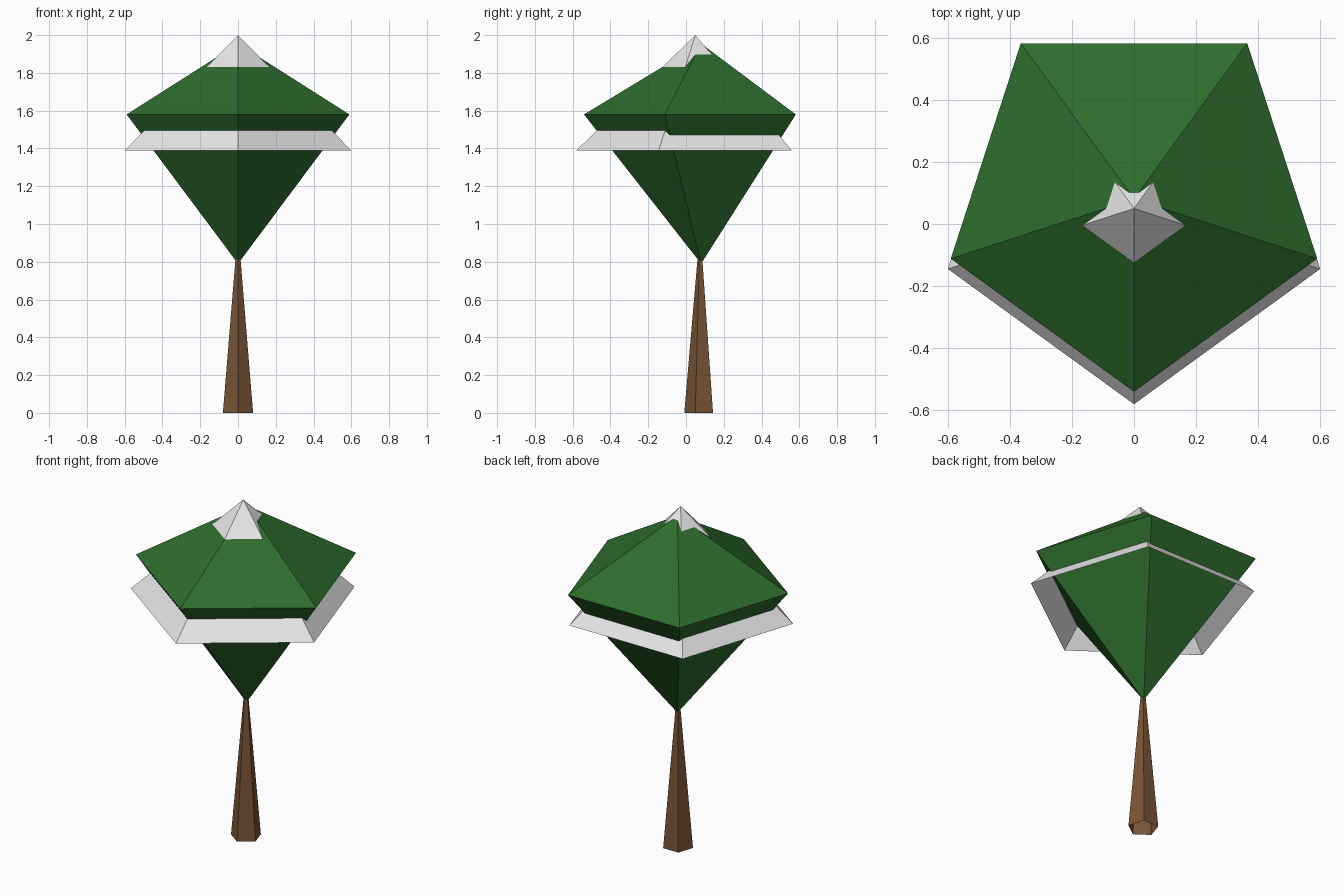
import bpy
import bmesh
from math import cos, sin, pi

if "Cube" in bpy.data.objects:
    bpy.data.objects.remove(bpy.data.objects["Cube"])

SIDES = 5


def make_material(name, colour):
    mat = bpy.data.materials.new(name)
    mat.use_nodes = True
    mat.diffuse_color = (*colour, 1)
    mat.node_tree.nodes["Principled BSDF"].inputs["Base Color"].default_value = (*colour, 1)
    return mat


def lathe(name, centre_y, profile, mat):
    """Five-sided open shell through (radius, z) pairs; radius 0 is a tip."""
    bm = bmesh.new()
    rings = []
    for radius, z in profile:
        angles = [-pi / 2 + 2 * pi * i / SIDES for i in range(SIDES if radius else 1)]
        rings.append([bm.verts.new((radius * cos(a), centre_y + radius * sin(a), z))
                      for a in angles])
    for low, high in zip(rings, rings[1:]):
        for i in range(SIDES):
            j = (i + 1) % SIDES
            corners = [low[i % len(low)], low[j % len(low)],
                       high[j % len(high)], high[i % len(high)]]
            bm.faces.new(list(dict.fromkeys(corners)))
    mesh = bpy.data.meshes.new(name)
    bm.to_mesh(mesh)
    bm.free()
    mesh.materials.append(mat)
    obj = bpy.data.objects.new(name, mesh)
    bpy.context.collection.objects.link(obj)
    return obj


bark = make_material("bark brown", (0.19, 0.09, 0.036))
leaf = make_material("leaf green", (0.026, 0.15, 0.026))
snow = make_material("snow white", (0.8, 0.8, 0.8))

# Tapered trunk, its tip buried in the foliage
lathe("trunk", 0.075, [(0.084, 0), (0, 0.98)], bark)
# Foliage: shallow roof over a deep pointed underside
lathe("foliage", 0.08, [(0, 0.79), (0.62, 1.58), (0, 1.955)], leaf)
# Open snow cone, showing through as a peak and a skirt
lathe("snow", 0.05, [(0.63, 1.39), (0, 2.0)], snow)
